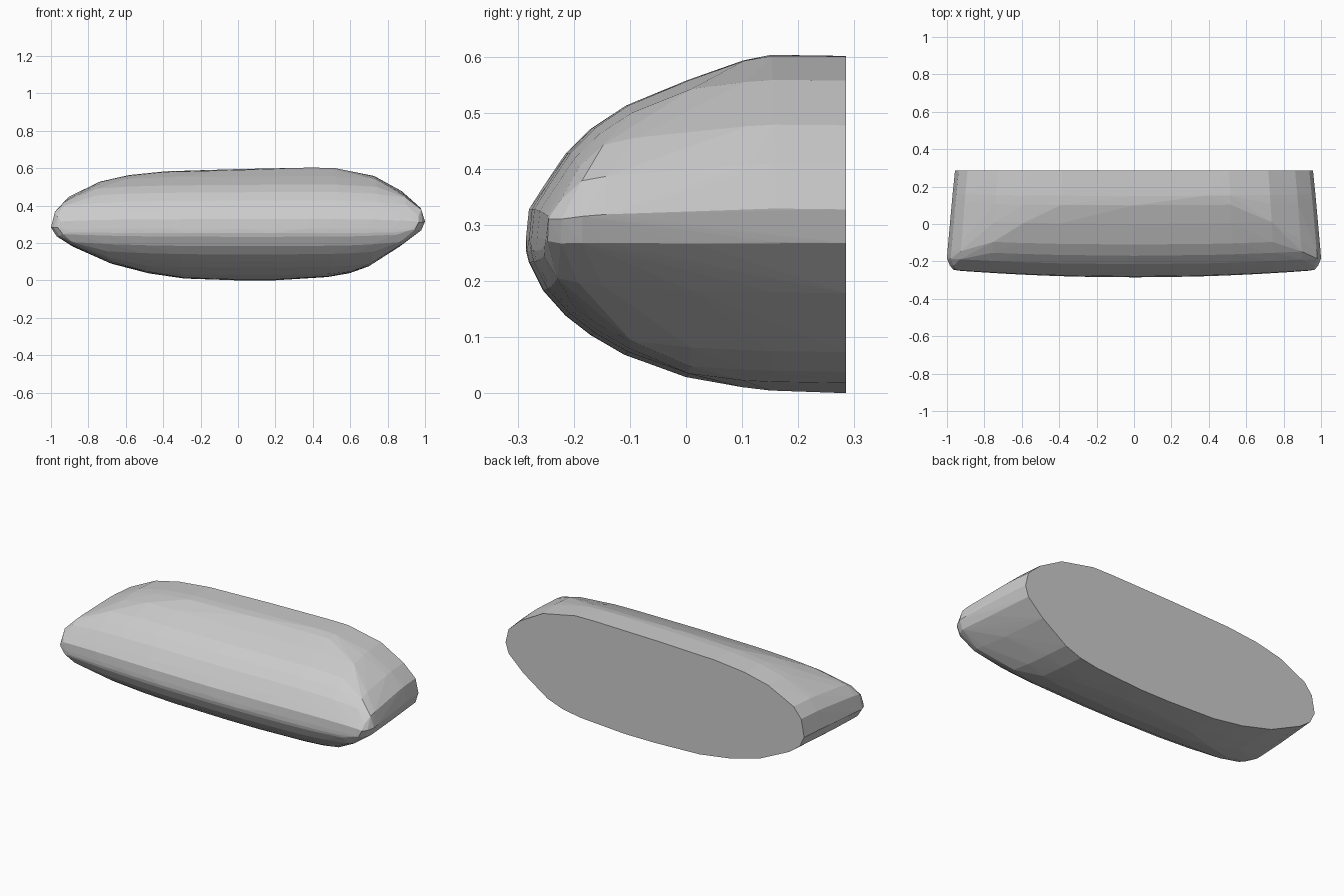
import bpy, bmesh

if "Cube" in bpy.data.objects:
    bpy.data.objects.remove(bpy.data.objects["Cube"])

# Front outline (x, z) of the rounded block, running around once
outline = [(-1, .29), (-.98, .39), (-.93, .45), (-.76, .53), (-.6, .565), (-.4, .585),
           (0, .597), (.4, .605), (.53, .603), (.75, .56), (.9, .48), (.98, .41),
           (1, .33), (.98, .27), (.88, .18), (.72, .075), (.62, .04), (.5, .02),
           (.2, .002), (0, .002), (-.3, .012), (-.5, .04), (-.7, .09), (-.9, .18), (-.97, .23)]

# Depth sections: y, lowest z, highest z, width factor
sections = [(.285, 0, .603, .957), (.15, .006, .605, .97), (.1, .012, .595, .974),
            (0, .03, .56, .982), (-.11, .07, .515, .99), (-.17, .105, .475, .997),
            (-.215, .14, .43, 1.0), (-.255, .185, .37, .985), (-.28, .235, .33, .965),
            (-.285, .255, .28, .93)]


def section_points(y, low, high, width):
    """Squash the outline into the section height, keeping the ends blunt."""
    pts = []
    for x, z in outline:
        scaled = low + (high - low) * z / .605
        clamped = min(max(z, low), high)
        bow = .035 * x * x * (.285 - y) / .57
        pts.append((x * width, y + bow, .4 * scaled + .6 * clamped))
    return pts


# Rounded block with a flat back: hull over all sections
bm = bmesh.new()
for s in sections:
    for p in section_points(*s):
        bm.verts.new(p)
hull = bmesh.ops.convex_hull(bm, input=bm.verts[:])
unused = {g for g in hull["geom_interior"] + hull["geom_unused"]
          if isinstance(g, bmesh.types.BMVert)}
bmesh.ops.delete(bm, geom=list(unused), context='VERTS')
bmesh.ops.dissolve_limit(bm, angle_limit=.01, verts=bm.verts[:], edges=bm.edges[:])
low = min(v.co.z for v in bm.verts)
for v in bm.verts:
    v.co.z -= low
bmesh.ops.recalc_face_normals(bm, faces=bm.faces[:])

mesh = bpy.data.meshes.new("rounded_block")
bm.to_mesh(mesh)
bm.free()
block = bpy.data.objects.new("rounded_block", mesh)
bpy.context.collection.objects.link(block)
